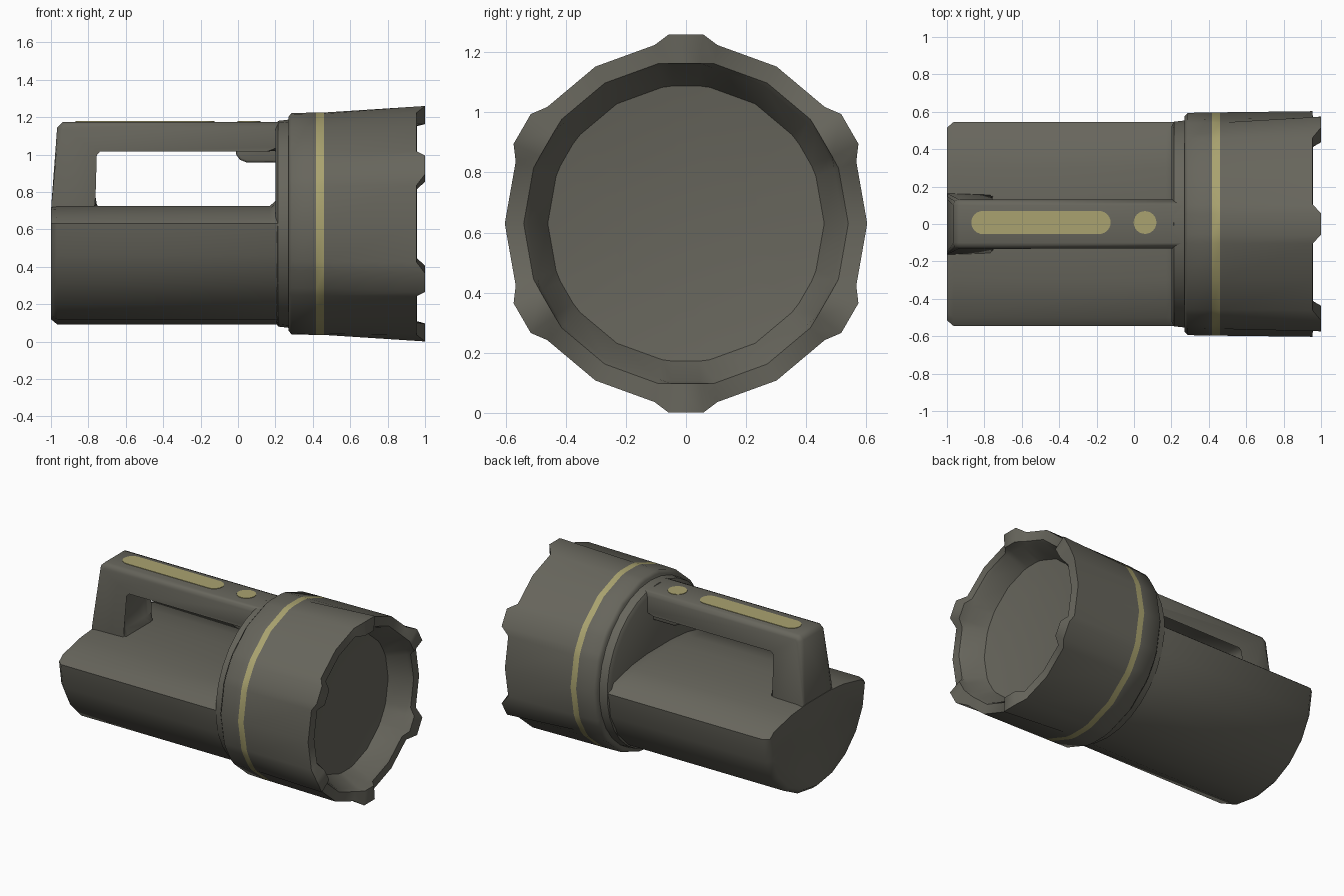
import bpy, bmesh, math

if "Cube" in bpy.data.objects:
    bpy.data.objects.remove(bpy.data.objects["Cube"])

CZ = 0.63  # height of the lamp axis


def material(name, rgb):
    m = bpy.data.materials.new(name)
    m.diffuse_color = (*rgb, 1)
    m.use_nodes = True
    m.node_tree.nodes["Principled BSDF"].inputs["Base Color"].default_value = m.diffuse_color
    return m


GREY = material("olive_grey", (0.135, 0.131, 0.107))
YELLOW = material("dull_yellow", (0.40, 0.365, 0.16))


def finish(name, bm, mats, angle=50):
    bmesh.ops.recalc_face_normals(bm, faces=bm.faces[:])
    me = bpy.data.meshes.new(name)
    bm.to_mesh(me)
    bm.free()
    for m in mats:
        me.materials.append(m)
    me.shade_smooth()
    me.set_sharp_from_angle(angle=math.radians(angle))
    ob = bpy.data.objects.new(name, me)
    bpy.context.collection.objects.link(ob)
    return ob


def loft(rings):
    """Skin closed rings of points and cap both ends."""
    bm = bmesh.new()
    rows = [[bm.verts.new(p) for p in r] for r in rings]
    n = len(rows[0])
    for a, b in zip(rows, rows[1:]):
        for i in range(n):
            j = (i + 1) % n
            bm.faces.new((a[i], a[j], b[j], b[i]))
    bm.faces.new(rows[0])
    bm.faces.new(rows[-1])
    return bm


def circle(x, r, n=30):
    return [(x, r * math.sin(2 * math.pi * i / n), CZ + r * math.cos(2 * math.pi * i / n))
            for i in range(n)]


def prism(outline, half_y, bevel, flare=None):
    """Extrude an x-z outline to both sides and round its long edges."""
    bm = bmesh.new()
    sides = [[bm.verts.new((x, s * half_y * (flare(z) if flare else 1), z)) for x, z in outline]
             for s in (-1, 1)]
    caps = [bm.faces.new(s) for s in sides]
    n = len(outline)
    for i in range(n):
        j = (i + 1) % n
        bm.faces.new((sides[0][i], sides[0][j], sides[1][j], sides[1][i]))
    edges = list({e for f in caps for e in f.edges})
    bmesh.ops.bevel(bm, geom=edges, offset=bevel, segments=2, profile=0.5, affect='EDGES')
    return bm


# Body: half-round underside with a low domed roof
def body_ring(x, s, lift=0.0):
    half = [(0.545 * s * math.cos(math.pi * i / 10), CZ - 0.54 * s * math.sin(math.pi * i / 10))
            for i in range(11)]
    roof = [(-0.50, 0.665), (-0.3, 0.71), (-0.13, 0.725), (0.13, 0.725), (0.3, 0.71), (0.50, 0.665)]
    return [(x, y, z) for y, z in half] + \
           [(x, y * s, CZ + (z - CZ) * s + lift) for y, z in roof]


finish("body", loft([body_ring(-1, 0.945), body_ring(-0.965, 1), body_ring(0.17, 1),
                     body_ring(0.215, 1, 0.04)]), [GREY])

# Collar between body and head, also the front post of the handle
finish("collar", loft([circle(0.2, 0.525), circle(0.215, 0.55), circle(0.3, 0.56)]), [GREY])


# Head: six lobes growing toward the front, recessed lens
def head_ring(x, r, lobe_x=None, lobe_r=None):
    pts = []
    for k in range(6):
        for a, lobe in ((-10, 0), (-5.2, 1), (5.2, 1), (10, 0), (30, 0)):
            t = math.radians(60 * k + a)
            rr = lobe_r if lobe and lobe_r else r
            xx = lobe_x if lobe and lobe_x else x
            pts.append((xx, rr * math.sin(t), CZ + rr * math.cos(t)))
    return pts


head = loft([head_ring(0.27, 0.575), head_ring(0.287, 0.594), head_ring(0.418, 0.597),
             head_ring(0.46, 0.597), head_ring(0.955, 0.603, 1.0, 0.632),
             head_ring(0.957, 0.54, 1.0, 0.535), head_ring(0.94, 0.525, 0.94, 0.525),
             head_ring(0.82, 0.46), head_ring(0.79, 0.25)])
for f in head.faces:
    c = f.calc_center_median()
    if 0.42 < c.x < 0.458 and math.hypot(c.y, c.z - CZ) > 0.5:
        f.material_index = 1  # painted ring
finish("head", head, [GREY, YELLOW])

# Carrying handle with its rear post, wider at the foot
handle = [(-0.998, 0.60), (-0.998, 0.73), (-0.967, 1.145), (-0.935, 1.175), (0.29, 1.175),
          (0.29, 1.01), (0.205, 1.01), (0.17, 1.047), (-0.75, 1.047), (-0.785, 1.01),
          (-0.785, 0.76), (-0.745, 0.72), (-0.745, 0.60)]
finish("handle", prism(handle, 0.13, 0.03, lambda z: 1.25 if z < 0.75 else 1), [GREY])

# Trigger under the handle
trigger = [(-0.01, 1.08), (-0.01, 1.0), (0.01, 0.972), (0.045, 0.958), (0.22, 0.958), (0.22, 1.08)]
finish("trigger", prism(trigger, 0.07, 0.012), [GREY])


# Painted grip strip and button on top of the handle
def plate(name, x0, x1, r):
    n = 12
    pts = [(x1 - r + r * math.sin(math.pi * i / n), r * math.cos(math.pi * i / n)) for i in range(n + 1)]
    pts += [(x0 + r - r * math.sin(math.pi * i / n), -r * math.cos(math.pi * i / n))
            for i in range(n + 1)]
    bm = loft([[(x, y + 0.008, z) for x, y in pts] for z in (1.172, 1.178)])
    bmesh.ops.remove_doubles(bm, verts=bm.verts[:], dist=0.0005)
    finish(name, bm, [YELLOW], 30)


plate("grip_strip", -0.87, -0.125, 0.062)
plate("button", -0.002, 0.12, 0.061)
